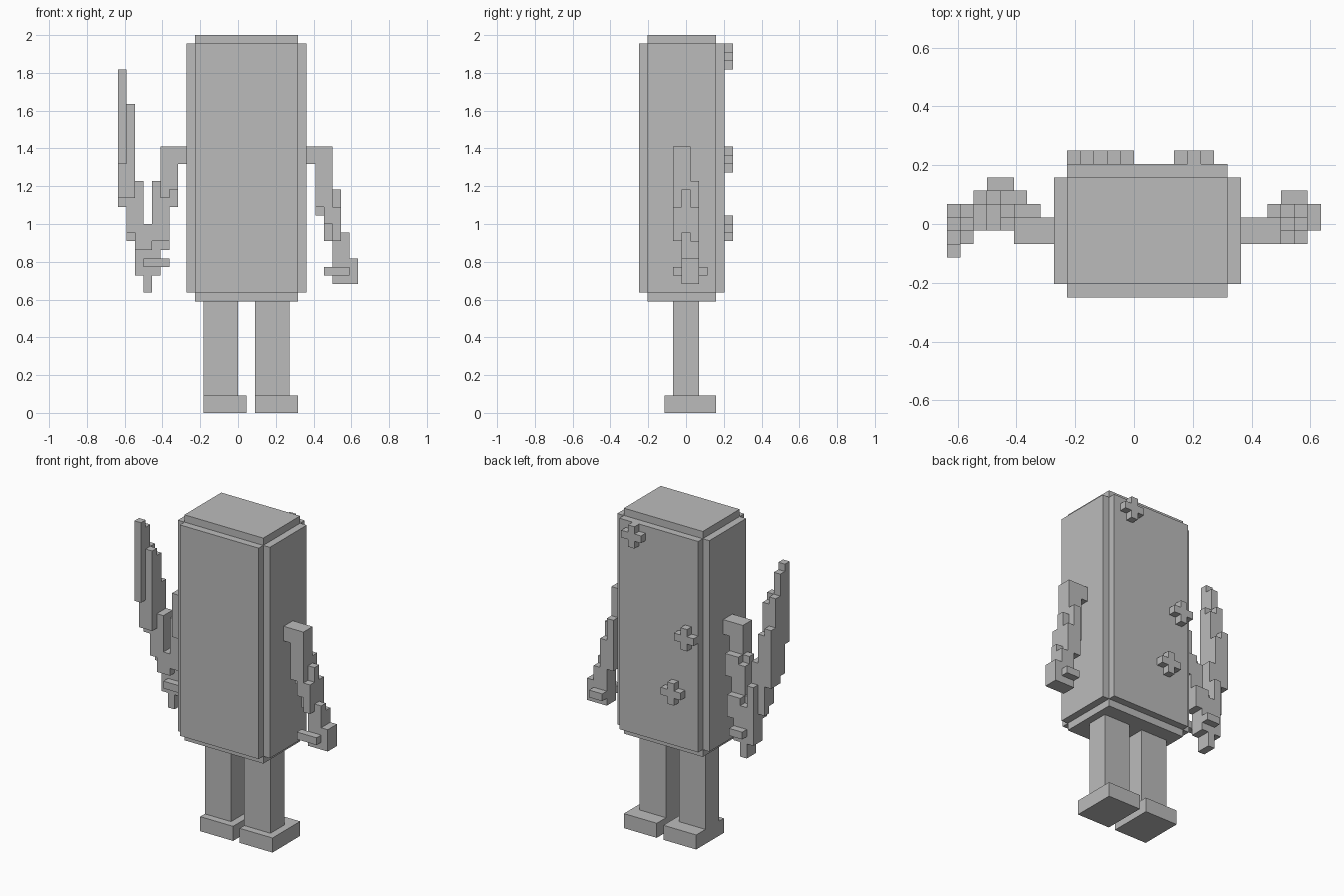
import bpy
import bmesh
from mathutils import Vector

UNIT = 1 / 22          # edge length of one block
SHIFT_Y = -0.5         # centres the block grid in depth

if "Cube" in bpy.data.objects:
    bpy.data.objects.remove(bpy.data.objects["Cube"], do_unlink=True)

stone = bpy.data.materials.new("plain grey")
stone.use_nodes = True
stone.diffuse_color = (0.5, 0.5, 0.5, 1)
shader = stone.node_tree.nodes["Principled BSDF"]
shader.inputs["Base Color"].default_value = stone.diffuse_color
shader.inputs["Roughness"].default_value = 0.9


def block(xs, ys, zs):
    """Cells of a solid block, each axis given as a (start, end) pair."""
    return {(x, y, z) for x in range(*xs) for y in range(*ys) for z in range(*zs)}


def layer(y, *rects):
    """One slice of cells at depth y, from (x start, x end, z start, z end) rectangles."""
    cells = set()
    for left, right, bottom, top in rects:
        cells |= block((left, right), (y, y + 1), (bottom, top))
    return cells


def build(name, cells):
    """Make an object from the exposed faces of the cells, merged into flat areas."""
    bm = bmesh.new()
    corners = {}

    def corner(point):
        if point not in corners:
            spot = Vector(point) + Vector((0, SHIFT_Y, 0))
            corners[point] = bm.verts.new(spot * UNIT)
        return corners[point]

    for cell in cells:
        for axis in range(3):
            for side in (0, 1):
                neighbour = list(cell)
                neighbour[axis] += 1 if side else -1
                if tuple(neighbour) in cells:
                    continue
                loop = []
                for u, v in ((0, 0), (1, 0), (1, 1), (0, 1)):
                    point = list(cell)
                    point[axis] += side
                    point[(axis + 1) % 3] += u
                    point[(axis + 2) % 3] += v
                    loop.append(corner(tuple(point)))
                bm.faces.new(loop if side else loop[::-1])
    bmesh.ops.dissolve_limit(bm, angle_limit=0.01, verts=bm.verts, edges=bm.edges)
    mesh = bpy.data.meshes.new(name)
    bm.to_mesh(mesh)
    bm.free()
    mesh.materials.append(stone)
    obj = bpy.data.objects.new(name, mesh)
    bpy.context.collection.objects.link(obj)
    return obj


# Tall body with stepped edges
wide, narrow = (-6, 8), (-5, 7)
deep, shallow = (-5, 5), (-4, 4)
body = block(wide, shallow, (14, 43))
body |= block(narrow, deep, (14, 43))
body |= block(narrow, shallow, (13, 44))
build("body", body)

# Legs with flat feet
for name, x in (("right_leg", -4), ("left_leg", 2)):
    leg = block((x, x + 4), (-1, 2), (2, 13))
    foot = block((x, x + 5), (-2, 4), (0, 2))
    build(name, leg | foot)

# Raised crosses on the back
crosses = (("upper_cross", 4, 41), ("middle_cross", -4, 29), ("lower_cross", -2, 21))
for name, x, z in crosses:
    bar = layer(5, (x - 1, x + 2, z, z + 1))
    post = layer(5, (x, x + 1, z - 1, z + 2))
    build(name, bar | post)

# Left arm: stepped slices leaning outward and back
left_arm = layer(-1, (8, 11, 29, 31), (9, 11, 24, 29), (10, 12, 22, 24), (11, 12, 20, 22))
left_arm |= layer(0, (8, 11, 29, 31), (9, 11, 23, 29), (10, 12, 20, 26), (11, 13, 18, 21))
left_arm |= layer(1, (10, 11, 20, 27), (11, 12, 18, 24), (12, 13, 18, 20))
build("left_arm", left_arm)

# Left hand with a bar through it
left_hand = block((11, 14), (0, 2), (15, 18))
left_hand |= block((10, 13), (-1, 0), (16, 17))
left_hand |= block((11, 13), (2, 3), (16, 17))
build("left_hand", left_hand)

# Right arm: stepped slices down to the grip
right_arm = layer(-1, (-9, -6, 29, 31), (-9, -7, 26, 29), (-9, -8, 25, 26))
right_arm |= layer(0, (-9, -6, 29, 31), (-9, -7, 24, 29), (-10, -8, 20, 27))
right_arm |= layer(1, (-9, -7, 24, 27), (-10, -8, 19, 26))
right_arm |= layer(2, (-10, -8, 19, 22))
build("right_arm", right_arm)

# Right hand, bar and pommel
right_hand = block((-12, -9), (1, 3), (16, 19))
right_hand |= block((-11, -8), (0, 1), (17, 18))
right_hand |= block((-11, -9), (3, 4), (17, 18))
right_hand |= block((-11, -10), (1, 3), (14, 16))
build("right_hand", right_hand)

# Long blade: upright columns rising outward and forward
blade = set()
columns = (
    (-14, -2, ((29, 40), (25, 39), (24, 36), (24, 32))),
    (-13, -1, ((25, 36), (21, 35), (20, 31))),
    (-12, 0, ((19, 27), (17, 27), (16, 24))),
    (-11, 0, ((19, 22), (17, 22), (16, 21))),
)
for x, front, spans in columns:
    for step, span in enumerate(spans):
        blade |= block((x, x + 1), (front + step, front + step + 1), span)
build("blade", blade)
